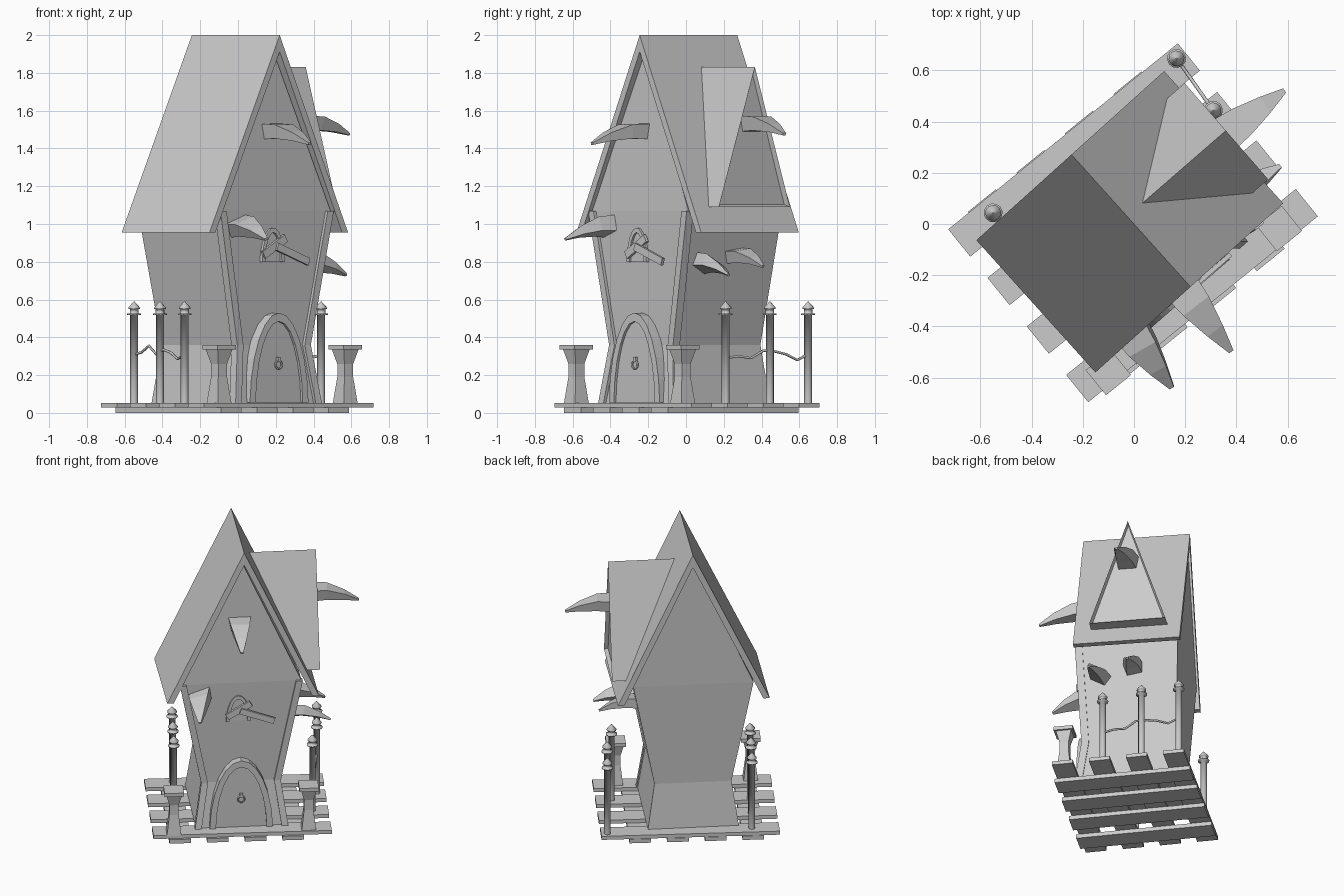
import bpy, bmesh, math
from mathutils import Vector, Matrix

if "Cube" in bpy.data.objects:
    bpy.data.objects.remove(bpy.data.objects["Cube"])

HOUSE, ROOF, DECK = (math.radians(a) for a in (41, 42, 39))


def finish(name, bm, rot, smooth=False):
    bmesh.ops.recalc_face_normals(bm, faces=bm.faces[:])
    bm.transform(Matrix.Rotation(rot, 4, 'Z'))
    me = bpy.data.meshes.new(name)
    bm.to_mesh(me)
    bm.free()
    ob = bpy.data.objects.new(name, me)
    bpy.context.collection.objects.link(ob)
    if smooth:
        for p in me.polygons:
            p.use_smooth = len(p.vertices) == 4
    return ob


def loft(name, rings, rot, smooth=False):
    bm = bmesh.new()
    vs = [[bm.verts.new(p) for p in r] for r in rings]
    n = len(rings[0])
    for a, b in zip(vs, vs[1:]):
        for i in range(n):
            j = (i + 1) % n
            bm.faces.new((a[i], a[j], b[j], b[i]))
    bm.faces.new(vs[0])
    bm.faces.new(vs[-1])
    return finish(name, bm, rot, smooth)


def prism(name, pts, d0, d1, rot, along='v'):
    """Extrude a profile in the upright plane along local v (depth) or u (width)."""
    put = (lambda a, z, d: (a, d, z)) if along == 'v' else (lambda a, z, d: (d, a, z))
    return loft(name, [[put(a, z, d) for a, z in pts] for d in (d0, d1)], rot)


def box(name, u0, u1, v0, v1, z0, z1, rot):
    return prism(name, [(u0, z0), (u1, z0), (u1, z1), (u0, z1)], v0, v1, rot)


def lathe(name, u, v, prof, rot, n=12, start=0.0, smooth=True):
    rings = [[(u + r * math.cos(start + 2 * math.pi * i / n),
               v + r * math.sin(start + 2 * math.pi * i / n), z) for i in range(n)]
             for r, z in prof]
    return loft(name, rings, rot, smooth and n > 4)


def tube(name, pts, r, rot, cyclic=False):
    cu = bpy.data.curves.new(name, 'CURVE')
    cu.dimensions = '3D'
    cu.bevel_depth = r
    cu.bevel_resolution = 1
    cu.use_fill_caps = True
    sp = cu.splines.new('POLY')
    sp.points.add(len(pts) - 1)
    sp.use_cyclic_u = cyclic
    for p, c in zip(sp.points, pts):
        p.co = (*c, 1)
    ob = bpy.data.objects.new(name, cu)
    ob.rotation_euler.z = rot
    bpy.context.collection.objects.link(ob)


# Deck: lower planks run front to back, upper planks side to side
for i in range(4):
    c = -0.405 + 0.244 * i
    box(f"lower_plank_{i}", c - .07, c + .07, -.445, .445, 0, .028, DECK)
    c = -0.36 + 0.244 * i
    box(f"upper_plank_{i}", -.577, .577, c - .0685, c + .0685, .028, .053, DECK)

# House body: pinched waist, flaring up to a gable
C = -0.012
LEVELS = [(.05, .295, -.325, .345), (.36, .25, -.287, .315), (1.07, .39, -.312, .345)]
bm = bmesh.new()
rows = [[bm.verts.new(p) for p in ((C - h, f, z), (C + h, f, z), (C + h, b, z), (C - h, b, z))]
        for z, h, f, b in LEVELS]
ridge_f, ridge_b = bm.verts.new((C, -.29, 1.93)), bm.verts.new((C, .35, 1.93))
for a, b in zip(rows, rows[1:]):
    for i in range(4):
        j = (i + 1) % 4
        bm.faces.new((a[i], a[j], b[j], b[i]))
t = rows[-1]
bm.faces.new((t[0], t[1], ridge_f))
bm.faces.new((t[2], t[3], ridge_b))
bm.faces.new((t[1], t[2], ridge_b, ridge_f))
bm.faces.new((t[3], t[0], ridge_f, ridge_b))
bm.faces.new(rows[0])
finish("house_body", bm, HOUSE)

# Corner trims on the front wall
for s, side in ((-1, "left"), (1, "right")):
    loft(f"corner_trim_{side}",
         [[(C + s * (h + .008), f - .018, z), (C + s * (h - .035), f - .018, z),
           (C + s * (h - .035), f + .03, z), (C + s * (h + .008), f + .03, z)]
          for z, h, f, b in LEVELS], HOUSE)

# Main roof
prism("roof", [(-.5, .955), (0, 2), (.487, .955), (.445, .955), (0, 1.912), (-.458, .955)],
      -.33, .365, ROOF)

# Dormer with recessed triangular front
bm = bmesh.new()
tri = [(-.212, 1.09), (.285, 1.09), (.04, 1.83)]
back = [bm.verts.new((.06, v, z)) for v, z in tri]
front = [bm.verts.new((.51, v, z)) for v, z in tri]
for i in range(3):
    j = (i + 1) % 3
    bm.faces.new((back[i], back[j], front[j], front[i]))
bm.faces.new(back)
face = bm.faces.new(front)
bmesh.ops.recalc_face_normals(bm, faces=bm.faces[:])
bmesh.ops.inset_region(bm, faces=[face], thickness=.022, depth=0)
bmesh.ops.translate(bm, verts=face.verts[:], vec=(-.025, 0, 0))
finish("dormer", bm, HOUSE)


# Curved horns sticking out of the walls
def horn(name, base, tip, roll=0.0, size=1.0):
    base, tip = Vector(base), Vector(tip)
    d = (tip - base).normalized()
    side = Matrix.Rotation(roll, 3, d) @ d.cross(Vector((0, 0, 1))).normalized()
    up = side.cross(d)
    rings = []
    for f, w, h, lift in ((0, .15, .085, 0), (.35, .125, .075, .022), (.7, .075, .045, .018), (1, .02, .012, 0)):
        c = base.lerp(tip, f) + Vector((0, 0, lift))
        w, h = w * size / 2, h * size / 2
        rings.append([c + side * w + up * h, c - side * w + up * h,
                      c - side * w * .8 - up * h, c + side * w * .8 - up * h])
    loft(name, rings, HOUSE)


horn("gable_horn", (-.02, -.27, 1.49), (-.04, -.625, 1.425))
horn("front_wall_horn", (-.27, -.28, .985), (-.307, -.58, .92), .35)
horn("dormer_horn", (.46, .035, 1.53), (.785, .008, 1.475))
horn("side_horn_front", (.31, -.17, .79), (.58, -.205, .73), -.5, .85)
horn("side_horn_back", (.31, .05, .83), (.57, .045, .775), .15, .85)


# Door and window arches
def arch(c, w, z0, h, n=12):
    return [(c + w * math.cos(math.pi * i / n) * (1 - .04 * math.sin(math.pi * i / n)),
             z0 + h * math.sin(math.pi * i / n)) for i in range(n + 1)]


D = -.015
prism("door", arch(D, .17, .055, .435), -.27, -.335, HOUSE)
prism("door_frame", arch(D, .205, .055, .475) + arch(D, .165, .055, .43)[::-1], -.27, -.35, HOUSE)
tube("door_knocker", [(D + .022 * math.cos(a * .5236), -.345, .255 + .022 * math.sin(a * .5236))
                      for a in range(12)], .005, HOUSE, True)
box("knocker_plate", D - .01, D + .01, -.35, -.33, .27, .295, HOUSE)
W = -.03
prism("window_frame", arch(W, .08, .8, .18) + arch(W, .058, .8, .155)[::-1], -.28, -.322, HOUSE)
prism("window_pane", arch(W, .06, .8, .158), -.28, -.309, HOUSE)


def board(name, a, b, w, v):
    a, b = Vector(a), Vector(b)
    n = Vector((a.y - b.y, b.x - a.x)).normalized() * w / 2
    prism(name, [tuple(p) for p in (a - n, b - n, b + n, a + n)], v, v - .018, HOUSE)


board("window_board_1", (-.105, .835), (.05, .925), .042, -.315)
board("window_board_2", (-.02, .88), (.2, .80), .04, -.328)

# Square pedestals at the front corners
R2 = math.sqrt(2)
for i, (u, v) in enumerate(((-.443, -.388), (.43, -.371))):
    lathe(f"pedestal_{i}", u, v, [(r * R2, z) for r, z in
          ((.047, .05), (.03, .19), (.03, .26), (.05, .335), (.063, .335), (.063, .36))],
          DECK, 4, math.pi / 4)

# Fence posts with collar and pointed cap, joined by crooked wire
fences = {"left": ([(-.40, .38), (-.41, .15), (-.42, -.07)], (.31, .32, .355, .31, .335, .32, .285, .31)),
          "right": ([(.474, -.114), (.52, .15), (.536, .398)], (.29, .30, .29, .33, .325, .31, .28, .31))}
for side, (posts, zs) in fences.items():
    for i, (u, v) in enumerate(posts):
        lathe(f"post_{side}_{i}", u, v, [(.021, .05), (.021, .518), (.037, .518), (.037, .525),
              (.023, .525), (.023, .55), (.031, .55), (.031, .558), (.002, .59)], DECK, 12)
    pts = []
    for i, z in enumerate(zs):
        f = 2 * i / (len(zs) - 1)
        k = min(int(f), 1)
        a, b = Vector(posts[k]), Vector(posts[k + 1])
        pts.append((*a.lerp(b, f - k), z))
    tube(f"wire_{side}", pts, .007, DECK)
